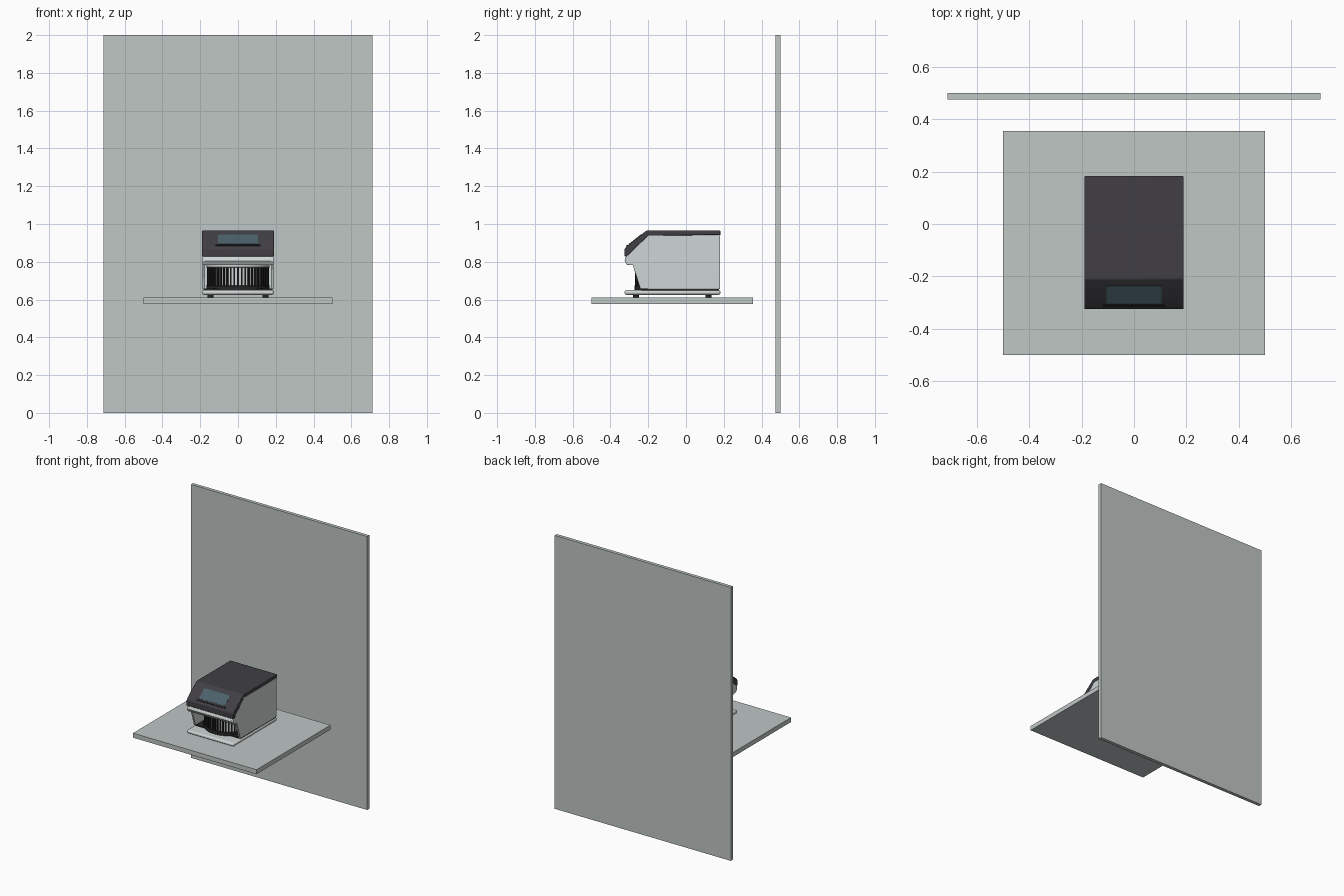
import bpy, bmesh, math

cube = bpy.data.objects.get("Cube")
if cube:
    bpy.data.objects.remove(cube, do_unlink=True)


def material(name, r, g, b):
    m = bpy.data.materials.new(name)
    m.use_nodes = True
    m.diffuse_color = (r, g, b, 1)
    m.node_tree.nodes["Principled BSDF"].inputs["Base Color"].default_value = (r, g, b, 1)
    return m


PANEL = material("pale grey panel", 0.52, 0.57, 0.56)
SHELL = material("off white shell", 0.62, 0.67, 0.66)
DARK = material("charcoal", 0.052, 0.049, 0.057)
BLACK = material("black", 0.02, 0.02, 0.022)
SCREEN = material("teal screen", 0.07, 0.12, 0.145)


def finish(name, bm, mat, bevel=0, segments=2):
    bmesh.ops.recalc_face_normals(bm, faces=bm.faces)
    mesh = bpy.data.meshes.new(name)
    bm.to_mesh(mesh)
    bm.free()
    ob = bpy.data.objects.new(name, mesh)
    bpy.context.collection.objects.link(ob)
    mesh.materials.append(mat)
    if bevel:
        mod = ob.modifiers.new("rounded edges", "BEVEL")
        mod.width, mod.segments = bevel, segments
    bpy.ops.object.select_all(action="DESELECT")
    ob.select_set(True)
    bpy.context.view_layer.objects.active = ob
    bpy.ops.object.shade_smooth_by_angle(angle=math.radians(35))
    return ob


def box(name, x, y, z, mat, bevel=0):
    """Box between (min, max) pairs."""
    bm = bmesh.new()
    bmesh.ops.create_cube(bm, size=1)
    for v in bm.verts:
        v.co = [lo + (c + 0.5) * (hi - lo) for c, (lo, hi) in zip(v.co, (x, y, z))]
    return finish(name, bm, mat, bevel)


def side_profile(name, points, x0, x1, mat, bevel=0):
    """Extrude a (y, z) outline across x."""
    bm = bmesh.new()
    face = bm.faces.new([bm.verts.new((x0, y, z)) for y, z in points])
    ext = bmesh.ops.extrude_face_region(bm, geom=[face])["geom"]
    bmesh.ops.translate(bm, vec=(x1 - x0, 0, 0),
                        verts=[g for g in ext if isinstance(g, bmesh.types.BMVert)])
    return finish(name, bm, mat, bevel)


def cylinder(name, x, y, z0, z1, radius, mat, sides=48, bevel=0):
    bm = bmesh.new()
    bmesh.ops.create_cone(bm, cap_ends=True, segments=sides, radius1=radius,
                          radius2=radius, depth=z1 - z0)
    bmesh.ops.translate(bm, vec=(x, y, (z0 + z1) / 2), verts=bm.verts)
    return finish(name, bm, mat, bevel)


# Wall and shelf
box("wall_panel", (-0.713, 0.713), (0.475, 0.5), (0, 2), PANEL)
box("shelf", (-0.5, 0.5), (-0.5, 0.355), (0.577, 0.61), PANEL)

# Base plate with feet
box("base_plate", (-0.19, 0.19), (-0.325, 0.182), (0.625, 0.65), SHELL, 0.01)
box("base_seam", (-0.183, 0.183), (-0.235, 0.176), (0.648, 0.658), BLACK)
for side, x in (("left", 0.145), ("right", -0.145)):
    for end, y in (("front", -0.265), ("back", 0.12)):
        cylinder(f"{end}_{side}_foot", x, y, 0.608, 0.628, 0.016, BLACK, 20)

# Housing: slanted side walls, rear block and upper nose around the drum bay
wall = [(0.18, 0.656), (0.18, 0.94), (-0.2, 0.94), (-0.318, 0.83),
        (-0.325, 0.805), (-0.312, 0.783), (-0.282, 0.783), (-0.242, 0.656)]
for side, s in (("left", 1), ("right", -1)):
    side_profile(f"{side}_side_wall", wall, s * 0.174, s * 0.188, SHELL, 0.002)
box("rear_housing", (-0.175, 0.175), (-0.1, 0.179), (0.656, 0.938), SHELL)
nose = [(-0.09, 0.938), (-0.2, 0.938), (-0.317, 0.83), (-0.324, 0.805),
        (-0.311, 0.784), (-0.09, 0.784)]
side_profile("front_nose", nose, -0.175, 0.175, SHELL)

# Ribbed drum
DRUM_Y, DRUM_R = -0.105, 0.155
cylinder("drum_tray", 0, DRUM_Y, 0.648, 0.674, 0.168, BLACK, 64, 0.003)
cylinder("drum_core", 0, DRUM_Y, 0.67, 0.78, DRUM_R, SHELL, 64)
cylinder("drum_rim", 0, DRUM_Y, 0.77, 0.786, 0.168, SHELL, 64, 0.003)
bm = bmesh.new()
RIBS = 27
for i in range(RIBS):
    a = math.pi * (1 + i / (RIBS - 1))
    rib = bmesh.ops.create_cube(bm, size=1)["verts"]
    bmesh.ops.scale(bm, vec=(0.02, 0.008, 0.1), verts=rib)
    bmesh.ops.translate(bm, vec=(DRUM_R, 0, 0.722), verts=rib)
    for v in rib:
        x, y = v.co.x, v.co.y
        v.co.x = x * math.cos(a) - y * math.sin(a)
        v.co.y = x * math.sin(a) + y * math.cos(a) + DRUM_Y
finish("drum_ribs", bm, BLACK)

# Dark lid with sloping fascia
lid = [(0.183, 0.942), (0.183, 0.965), (-0.21, 0.965), (-0.315, 0.882),
       (-0.325, 0.868), (-0.325, 0.828), (-0.314, 0.828), (-0.2, 0.938)]
side_profile("lid", lid, -0.19, 0.19, DARK, 0.004)


def on_slope(y, lift):
    """Point above the fascia slope at depth y."""
    t = math.atan2(0.083, 0.105)
    z = 0.965 + (y + 0.21) * math.tan(t)
    return y - lift * math.sin(t), z + lift * math.cos(t)


# Display and the ledge below it
for name, y0, y1, half, lift, mat in (
        ("display", -0.302, -0.237, 0.105, 0.002, SCREEN),
        ("display_ledge", -0.314, -0.308, 0.118, 0.005, BLACK)):
    plate = [on_slope(y0, -0.002), on_slope(y1, -0.002),
             on_slope(y1, lift), on_slope(y0, lift)]
    side_profile(name, plate, -half, half, mat)
